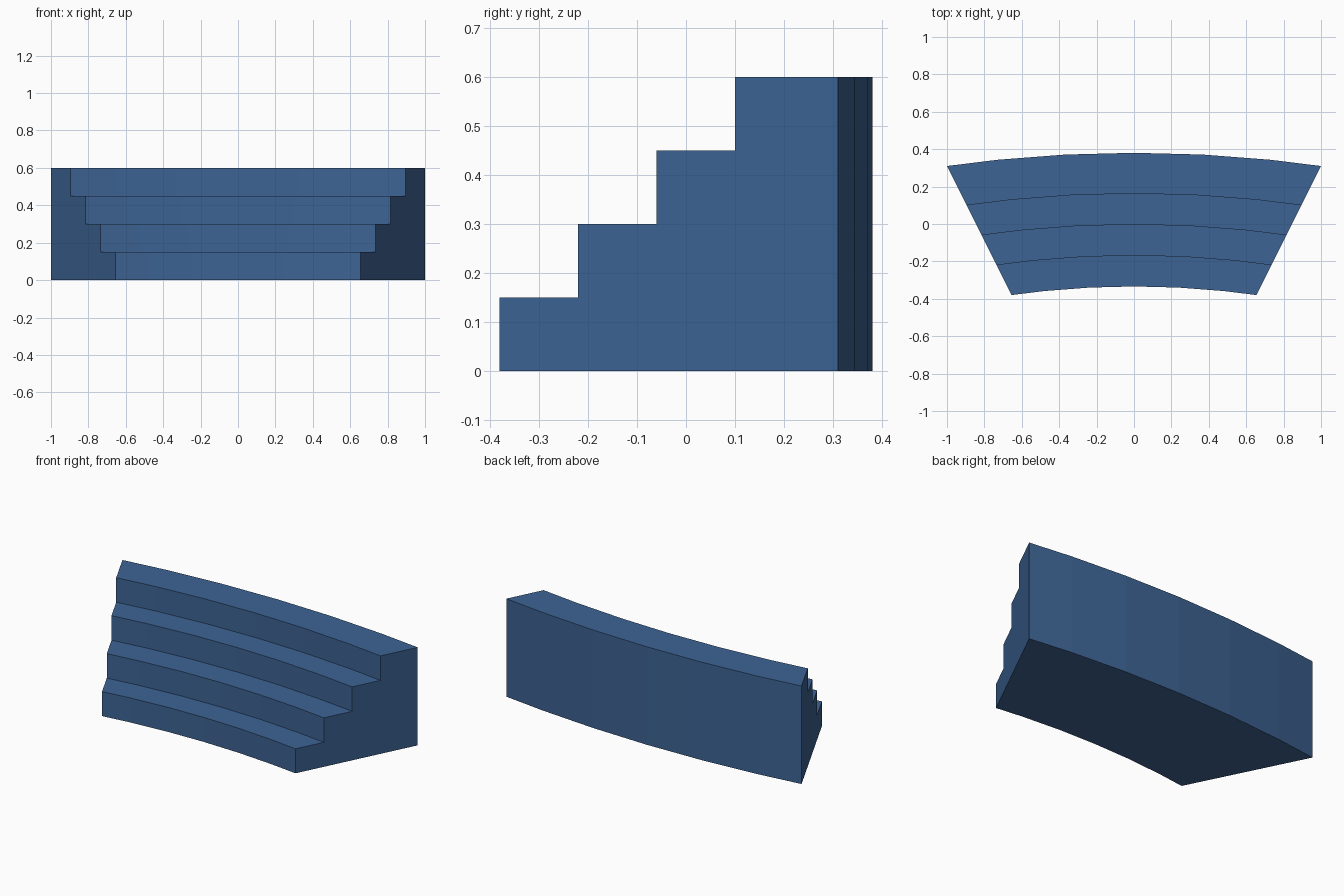
import bpy, bmesh
from math import sin, cos, radians

default = bpy.data.objects.get("Cube")
if default:
    bpy.data.objects.remove(default, do_unlink=True)

# Blue painted surface
blue = bpy.data.materials.new("blue")
blue.use_nodes = True
colour = (0.047, 0.126, 0.295, 1)
blue.diffuse_color = colour
blue.node_tree.nodes["Principled BSDF"].inputs["Base Color"].default_value = colour

# Fan-shaped plan: arcs about a centre in front, flattened in depth
HALF = 15
CENTRE_Y = -1.69
FLATTEN = 2 * sin(radians(HALF)) / cos(radians(HALF))
ANGLES = (-15, -10.9, -5.45, 0, 5.45, 10.9, 15)

# Stair section: half width of each riser at the side edge, and step height
RISERS = (0.655, 0.735, 0.815, 0.895)
BACK = 1.0
RISE = 0.15

profile = []
for i, width in enumerate(RISERS):
    profile += [(width, i * RISE), (width, (i + 1) * RISE)]
profile += [(BACK, len(RISERS) * RISE), (BACK, 0)]


def place(width, angle, z):
    radius = width / sin(radians(HALF))
    a = radians(angle)
    return (radius * sin(a), CENTRE_Y + FLATTEN * radius * cos(a), z)


# Sweep the section along the arc
bm = bmesh.new()
rings = [[bm.verts.new(place(w, a, z)) for w, z in profile] for a in ANGLES]
count = len(profile)
for left, right in zip(rings, rings[1:]):
    for i in range(count):
        j = (i + 1) % count
        bm.faces.new((left[i], left[j], right[j], right[i]))

# Stepped side walls
bm.faces.new(rings[0])
bm.faces.new(rings[-1][::-1])
bmesh.ops.recalc_face_normals(bm, faces=bm.faces)

mesh = bpy.data.meshes.new("curved_steps")
bm.to_mesh(mesh)
bm.free()
mesh.materials.append(blue)
steps = bpy.data.objects.new("curved_steps", mesh)
bpy.context.scene.collection.objects.link(steps)
